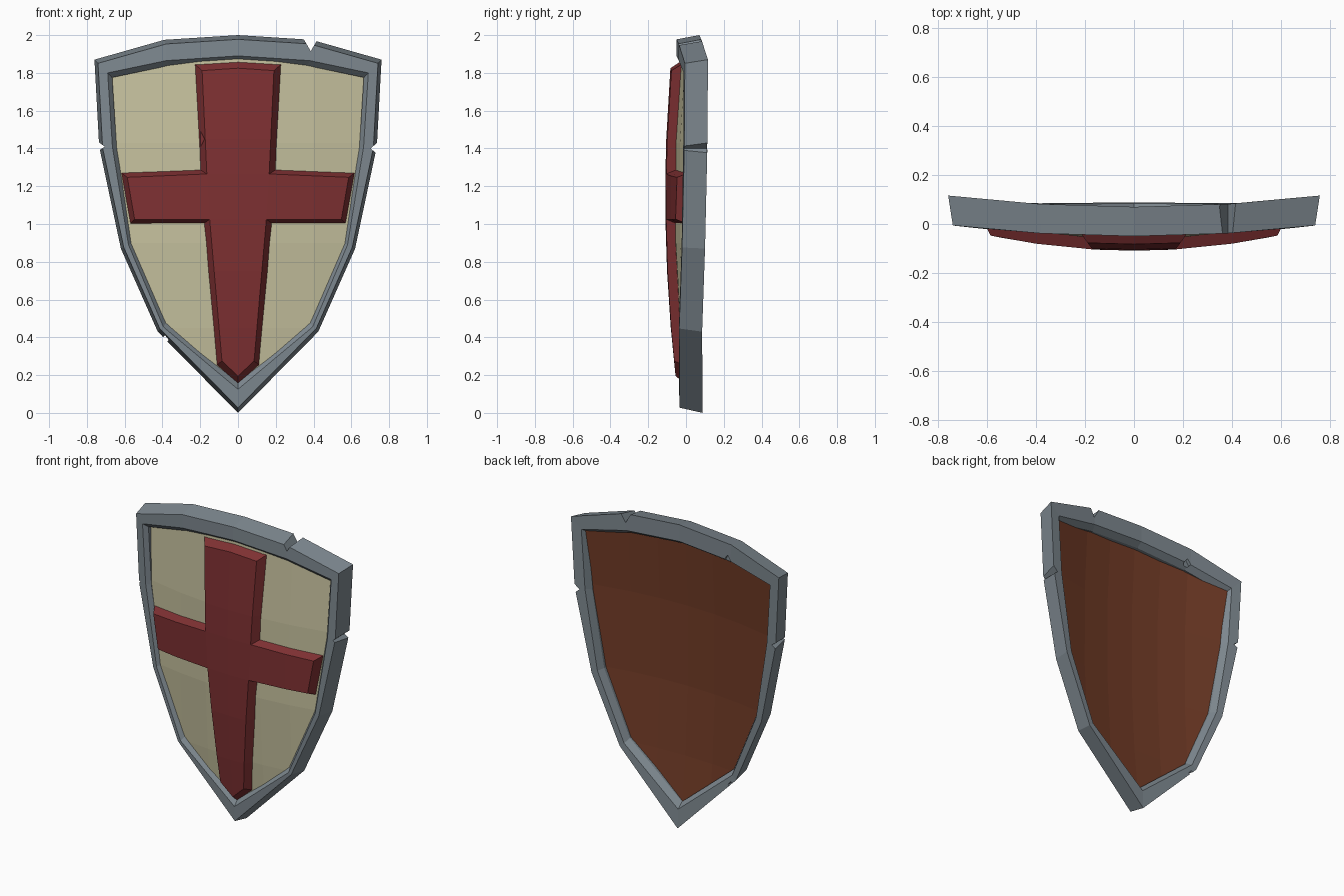
import bpy, bmesh
from mathutils import Vector, Matrix

old = bpy.data.objects.get("Cube")
if old:
    bpy.data.objects.remove(old, do_unlink=True)


def material(name, color):
    m = bpy.data.materials.new(name)
    m.use_nodes = True
    m.diffuse_color = (*color, 1)
    m.node_tree.nodes["Principled BSDF"].inputs["Base Color"].default_value = (*color, 1)
    return m


steel = material("grey steel", (0.21, 0.25, 0.28))
cream = material("cream paint", (0.56, 0.53, 0.34))
red = material("dark red", (0.21, 0.03, 0.032))
wood = material("brown wood", (0.17, 0.045, 0.02))


def mirrored(half):
    """Closed outline from its +x half, which runs from top to bottom."""
    return half + [(-x, z) for x, z in half[-2:0:-1]]


def scaled(outline, s):
    return [(x * s, 1.1 + (z - 1.1) * s) for x, z in outline]


def ring(bm, outline, y):
    return [bm.verts.new((x, y, z)) for x, z in outline]


def bridge(bm, a, b):
    n = len(a)
    for i in range(n):
        j = (i + 1) % n
        bm.faces.new((a[i], a[j], b[j], b[i]))


def slice_grid(bm, xs, zs):
    """Add cuts so that a flat part can follow a curved surface."""
    cuts = [((x, 0, 0), (1, 0, 0)) for x in xs] + [((0, 0, z), (0, 0, 1)) for z in zs]
    for co, no in cuts:
        bmesh.ops.bisect_plane(bm, geom=bm.verts[:] + bm.edges[:] + bm.faces[:],
                               plane_co=co, plane_no=no, dist=0.002)


def bend(bm, surface):
    for v in bm.verts:
        v.co.y += surface(v.co.x, v.co.z)


def finish(bm, name, *mats):
    bmesh.ops.recalc_face_normals(bm, faces=bm.faces[:])
    mesh = bpy.data.meshes.new(name)
    bm.to_mesh(mesh)
    bm.free()
    for m in mats:
        mesh.materials.append(m)
    ob = bpy.data.objects.new(name, mesh)
    bpy.context.collection.objects.link(ob)
    return ob


def notch(target, x, z, rx, rz, y=0.0, depth=0.6):
    """Cut a diamond-shaped nick running front to back."""
    bm = bmesh.new()
    bmesh.ops.create_cone(bm, cap_ends=True, segments=4, radius1=1, radius2=1, depth=depth)
    bmesh.ops.rotate(bm, verts=bm.verts, matrix=Matrix.Rotation(1.570796, 3, "X"))
    bmesh.ops.scale(bm, verts=bm.verts, vec=(rx, 1, rz))
    bmesh.ops.translate(bm, verts=bm.verts, vec=Vector((x, y, z)))
    cutter = finish(bm, "nick_cutter")
    cutter.hide_render = True
    mod = target.modifiers.new("nick", "BOOLEAN")
    mod.operation = "DIFFERENCE"
    mod.solver = "EXACT"
    mod.object = cutter
    bpy.context.view_layer.objects.active = target
    bpy.ops.object.modifier_apply(modifier=mod.name)
    bpy.data.objects.remove(cutter, do_unlink=True)


def rim_surface(x, z):
    return 0.08 * x * x + 0.04 * max(0, 0.45 - z)


def panel_surface(x, z):
    return -0.065 + 0.18 * x * x + 0.06 * (z - 1.15) ** 2


outer = mirrored([(0, 2), (0.39, 1.975), (0.76, 1.87), (0.735, 1.41),
                  (0.62, 0.87), (0.425, 0.43), (0, 0.0)])
inner = mirrored([(0, 1.89), (0.38, 1.865), (0.69, 1.8), (0.665, 1.41),
                  (0.58, 0.89), (0.395, 0.455), (0, 0.125)])

# Steel rim: one cross-section swept round the outline
bm = bmesh.new()
lip = scaled(inner, 0.965)
section = [(scaled(outer, 0.975), -0.05), (inner, -0.05), (lip, -0.02),
           (lip, 0.03), (inner, 0.07), (outer, 0.07)]
rings = [ring(bm, outline, y) for outline, y in section]
for i, r in enumerate(rings):
    bridge(bm, r, rings[(i + 1) % len(rings)])
bend(bm, rim_surface)
rim = finish(bm, "rim", steel)

# Battle nicks in the rim
notch(rim, 0.385, 1.975, 0.035, 0.06)
notch(rim, 0.737, 1.4, 0.035, 0.03)
notch(rim, -0.737, 1.41, 0.032, 0.022)
notch(rim, -0.387, 0.387, 0.02, 0.025)
notch(rim, -0.36, 1.865, 0.025, 0.035, y=0.11, depth=0.1)

# Curved panel: painted front, wooden back
bm = bmesh.new()
edge = scaled(inner, 1.02)
front, back = ring(bm, edge, 0), ring(bm, edge, 0.04)
bm.faces.new(front)
bm.faces.new(back)
bridge(bm, front, back)
slice_grid(bm, (-0.4, -0.2, 0, 0.2, 0.4), (0.45, 0.9, 1.43))
bend(bm, panel_surface)
bmesh.ops.recalc_face_normals(bm, faces=bm.faces[:])
for f in bm.faces:
    f.material_index = 0 if f.normal.y < -0.5 else 1
finish(bm, "panel", cream, wood)

# Raised cross with bevelled sides
base = mirrored([(0, 1.86), (0.23, 1.847), (0.2, 1.287), (0.617, 1.27),
                 (0.57, 1.003), (0.18, 1.003), (0.112, 0.253), (0, 0.15)])
face = mirrored([(0, 1.825), (0.19, 1.812), (0.165, 1.265), (0.586, 1.247),
                 (0.547, 1.025), (0.15, 1.025), (0.085, 0.275), (0, 0.195)])
bm = bmesh.new()
top, bottom = ring(bm, face, -0.045), ring(bm, base, 0.006)
for r in (top, bottom):
    for patch in ((0, 1, 2, 12, 13), (2, 3, 4, 5), (12, 2, 5, 9),
                  (9, 10, 11, 12), (5, 6, 7, 8, 9)):
        bm.faces.new([r[i] for i in patch])
bridge(bm, top, bottom)
slice_grid(bm, (-0.4, 0, 0.4), (0.45, 0.75, 1.45))
bend(bm, panel_surface)
cross = finish(bm, "cross", red)
notch(cross, -0.2, 1.45, 0.022, 0.045, y=-0.12, depth=0.12)
